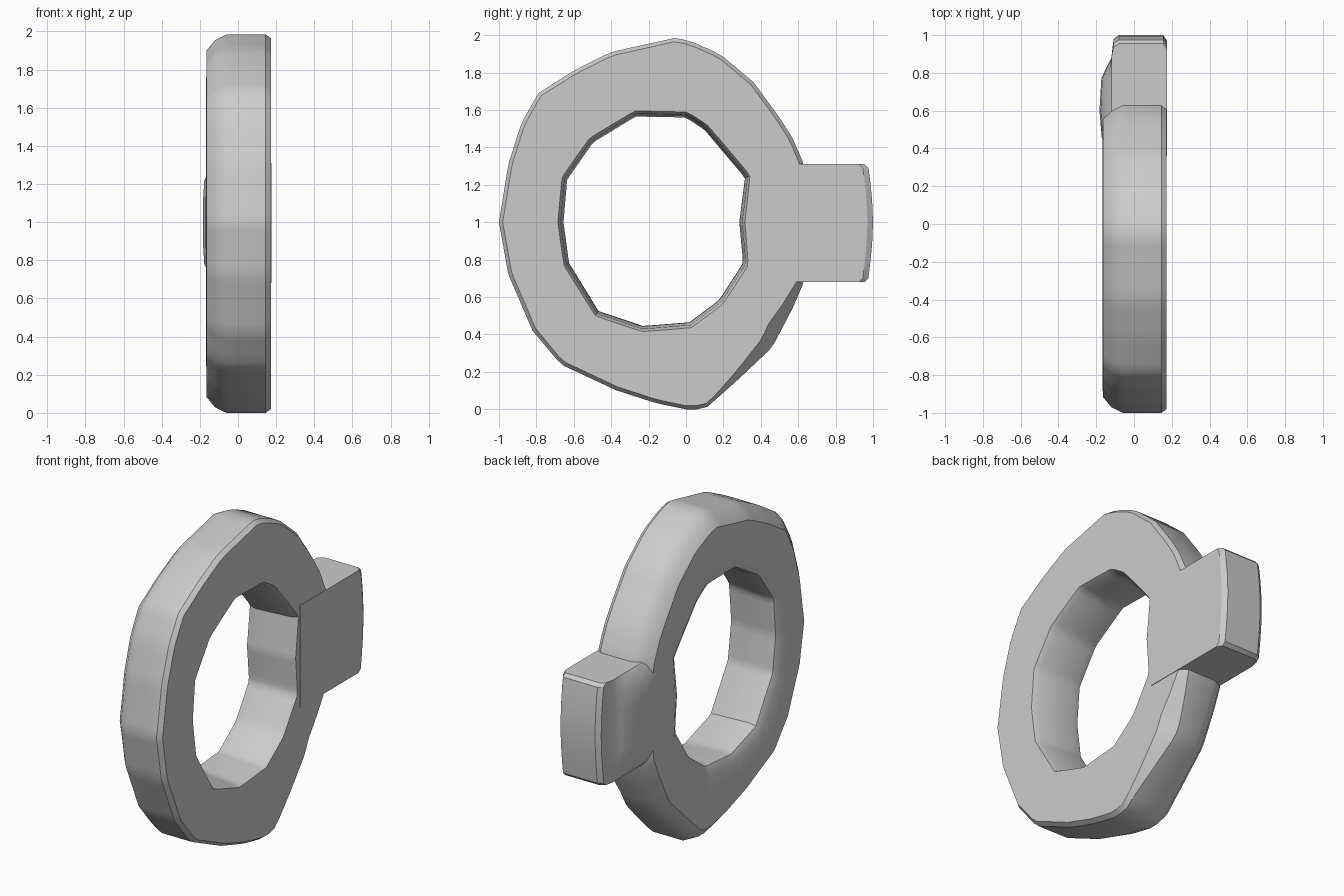
import bpy, math
from mathutils import Vector

if "Cube" in bpy.data.objects:
    bpy.data.objects.remove(bpy.data.objects["Cube"])

CENTRE = Vector((-0.17, 1.0))

# Outlines in the (y, z) plane
OUTER = [(-0.06, 1.985), (0.02, 1.97), (0.18, 1.90), (0.36, 1.75), (0.5, 1.56), (0.57, 1.45),
         (0.63, 1.31), (0.66, 1.0), (0.63, 0.68), (0.57, 0.54), (0.46, 0.33), (0.28, 0.16),
         (0.1, 0.0), (0.0, 0.0), (-0.15, 0.03), (-0.37, 0.10), (-0.67, 0.24), (-0.82, 0.42),
         (-0.95, 0.72), (-1.0, 1.0), (-0.95, 1.31), (-0.88, 1.53), (-0.79, 1.69),
         (-0.6, 1.81), (-0.40, 1.91)]
INNER = [(-0.27, 1.57), (0.0, 1.565), (0.1, 1.5), (0.32, 1.24), (0.29, 1.0), (0.31, 0.78),
         (0.18, 0.58), (0.02, 0.46), (-0.23, 0.44), (-0.47, 0.52), (-0.63, 0.78),
         (-0.66, 1.0), (-0.64, 1.23), (-0.5, 1.43)]


def ray_radius(poly, d):
    """Distance from CENTRE to the outline along direction d."""
    for p, q in zip(poly, poly[1:] + poly[:1]):
        p, q = Vector(p) - CENTRE, Vector(q) - CENTRE
        e = q - p
        den = d.x * e.y - d.y * e.x
        if abs(den) < 1e-9:
            continue
        r = (p.x * e.y - p.y * e.x) / den
        t = (p.x * d.y - p.y * d.x) / den
        if r > 0 and -1e-6 <= t <= 1 + 1e-6:
            return r
    return 0.5


def loft(name, sections, closed):
    """Skin a list of equal-length closed sections."""
    n, m = len(sections), len(sections[0])
    faces = []
    for i in range(n if closed else n - 1):
        a, b = i * m, (i + 1) % n * m
        faces += [(a + j, a + (j + 1) % m, b + (j + 1) % m, b + j) for j in range(m)]
    if not closed:
        faces += [tuple(range(m))[::-1], tuple(range((n - 1) * m, n * m))]
    mesh = bpy.data.meshes.new(name)
    mesh.from_pydata([v for s in sections for v in s], [], faces)
    ob = bpy.data.objects.new(name, mesh)
    bpy.context.collection.objects.link(ob)
    bpy.ops.object.select_all(action='DESELECT')
    ob.select_set(True)
    bpy.context.view_layer.objects.active = ob
    bpy.ops.object.mode_set(mode='EDIT')
    bpy.ops.mesh.select_all(action='SELECT')
    bpy.ops.mesh.normals_make_consistent(inside=False)
    bpy.ops.object.mode_set(mode='OBJECT')
    bpy.ops.object.shade_smooth_by_angle(angle=math.radians(32))
    return ob


# Ring: softened rectangular section, larger chamfer on the -x side
sections = []
COUNT = 112
for i in range(COUNT):
    a = 2 * math.pi * i / COUNT
    d = Vector((math.cos(a), math.sin(a)))
    ro, ri = ray_radius(OUTER, d), ray_radius(INNER, d)
    deg = math.degrees(a)
    worn = max(0, 1 - abs(deg - 317) / 28) * 0.06   # worn lower edge
    prof = [(0.172, ro - 0.02 - worn), (0.145 - worn, ro), (-0.06, ro), (-0.12, ro - 0.03),
            (-0.165, ro - 0.085), (-0.168, ri + 0.05), (-0.145, ri + 0.005), (-0.10, ri - 0.005),
            (0.14, ri + 0.01), (0.172, ri + 0.025)]
    sections.append([(x, *(CENTRE + d * r)) for x, r in prof])
loft("ring", sections, True)

# Block: stacked in z, with a rounded swelling where it wraps the ring's back
levels = [(0.68, 0, 0.955), (0.70, 0.3, 0.975), (0.78, 0.9, 0.985), (0.88, 1, 0.995),
          (1.0, 1, 1.0), (1.12, 1, 0.995), (1.22, 0.9, 0.985), (1.29, 0.3, 0.975), (1.31, 0, 0.955)]
sections = []
for z, s, end in levels:
    prof = [(0.175, 0.36), (0.175, end - 0.03), (0.155, end), (-0.08, end), (-0.108, end - 0.02),
            (-0.12, 0.88), (-0.12 - 0.025 * s, 0.83), (-0.12 - 0.053 * s, 0.77),
            (-0.12 - 0.063 * s, 0.6), (-0.12 - 0.05 * s, 0.45), (-0.12, 0.35)]
    sections.append([(x, y, z) for x, y in prof])
loft("block", sections, False)
